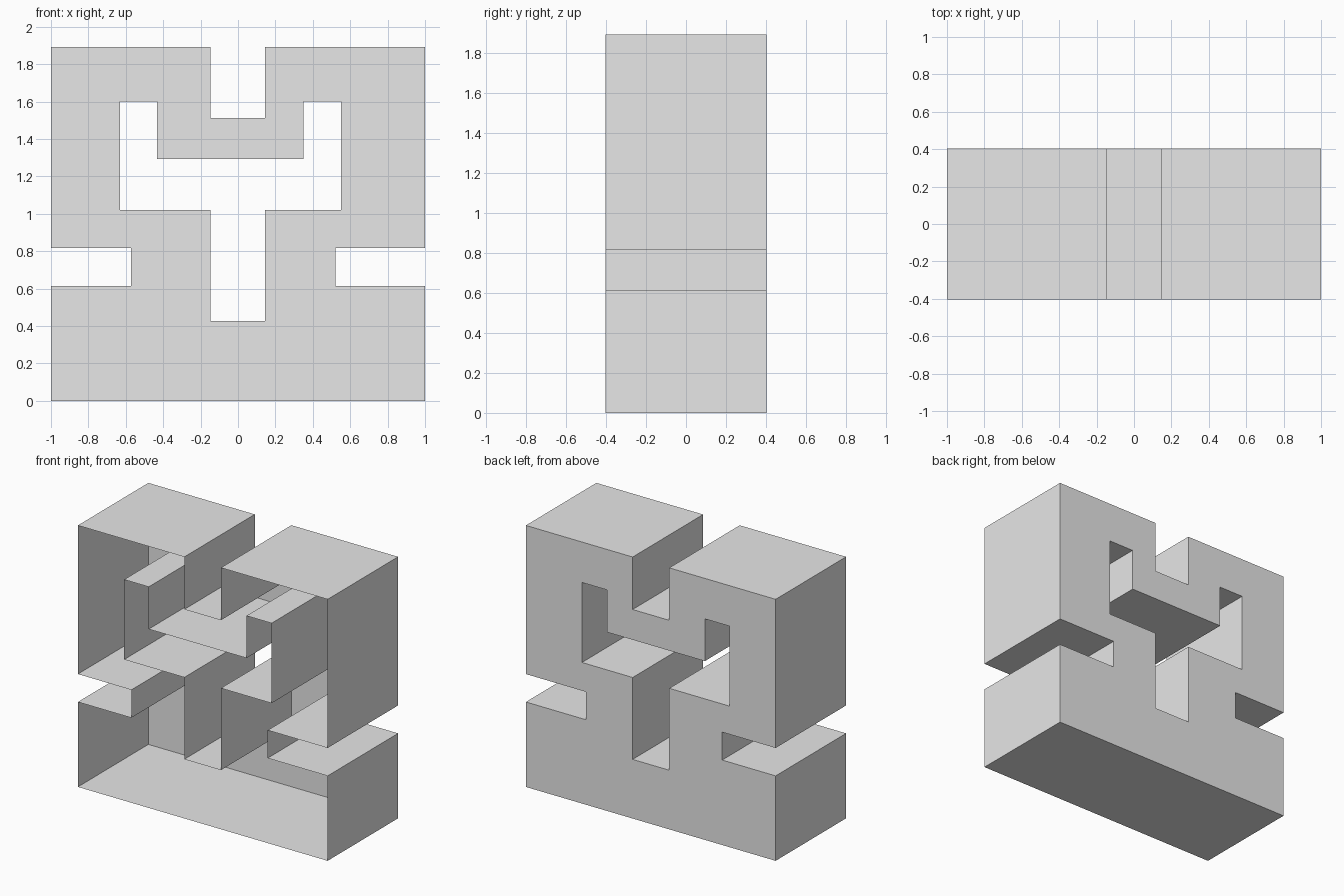
import bpy
import bmesh

cube = bpy.data.objects.get("Cube")
if cube:
    bpy.data.objects.remove(cube, do_unlink=True)

HALF_DEPTH = 0.403

# Outer silhouette (x, z): base, side slots and the notch in the top
outline = [(-1, 0), (1, 0), (1, 0.615), (0.52, 0.615), (0.52, 0.817), (1, 0.817),
           (1, 1.893), (0.145, 1.893), (0.145, 1.513), (-0.148, 1.513),
           (-0.148, 1.893), (-1, 1.893), (-1, 0.817), (-0.572, 0.817),
           (-0.572, 0.615), (-1, 0.615)]

# Opening through the middle
opening = [(-0.63, 1.021), (-0.63, 1.6), (-0.433, 1.6), (-0.433, 1.294),
           (0.35, 1.294), (0.35, 1.6), (0.551, 1.6), (0.551, 1.021),
           (0.145, 1.021), (0.145, 0.428), (-0.148, 0.428), (-0.148, 1.021)]


def add_walls(bm, loop):
    """Walls along a closed profile; returns the edges at the back."""
    front = [bm.verts.new((x, -HALF_DEPTH, z)) for x, z in loop]
    back = [bm.verts.new((x, HALF_DEPTH, z)) for x, z in loop]
    rim = []
    for i in range(len(loop)):
        j = (i + 1) % len(loop)
        bm.faces.new((front[i], front[j], back[j], back[i]))
        rim.append(bm.edges.get((back[i], back[j])))
    return rim


# Hollow block: walls and back panel, open at the front
bm = bmesh.new()
rim = add_walls(bm, outline) + add_walls(bm, opening)
bmesh.ops.triangle_fill(bm, edges=rim, use_beauty=True, normal=(0, 1, 0))
bmesh.ops.recalc_face_normals(bm, faces=bm.faces[:])

# Turn everything outward if the back panel faces inward
panel = next(f for f in bm.faces if all(v.co.y > 0 for v in f.verts))
if panel.normal.y < 0:
    bmesh.ops.reverse_faces(bm, faces=bm.faces[:])

mesh = bpy.data.meshes.new("open_front_block")
bm.to_mesh(mesh)
bm.free()
block = bpy.data.objects.new("open_front_block", mesh)
bpy.context.collection.objects.link(block)

# Single plain colour
grey = bpy.data.materials.new("light_grey")
grey.use_nodes = True
color = (0.8, 0.8, 0.8, 1)
grey.diffuse_color = color
grey.node_tree.nodes["Principled BSDF"].inputs["Base Color"].default_value = color
mesh.materials.append(grey)
